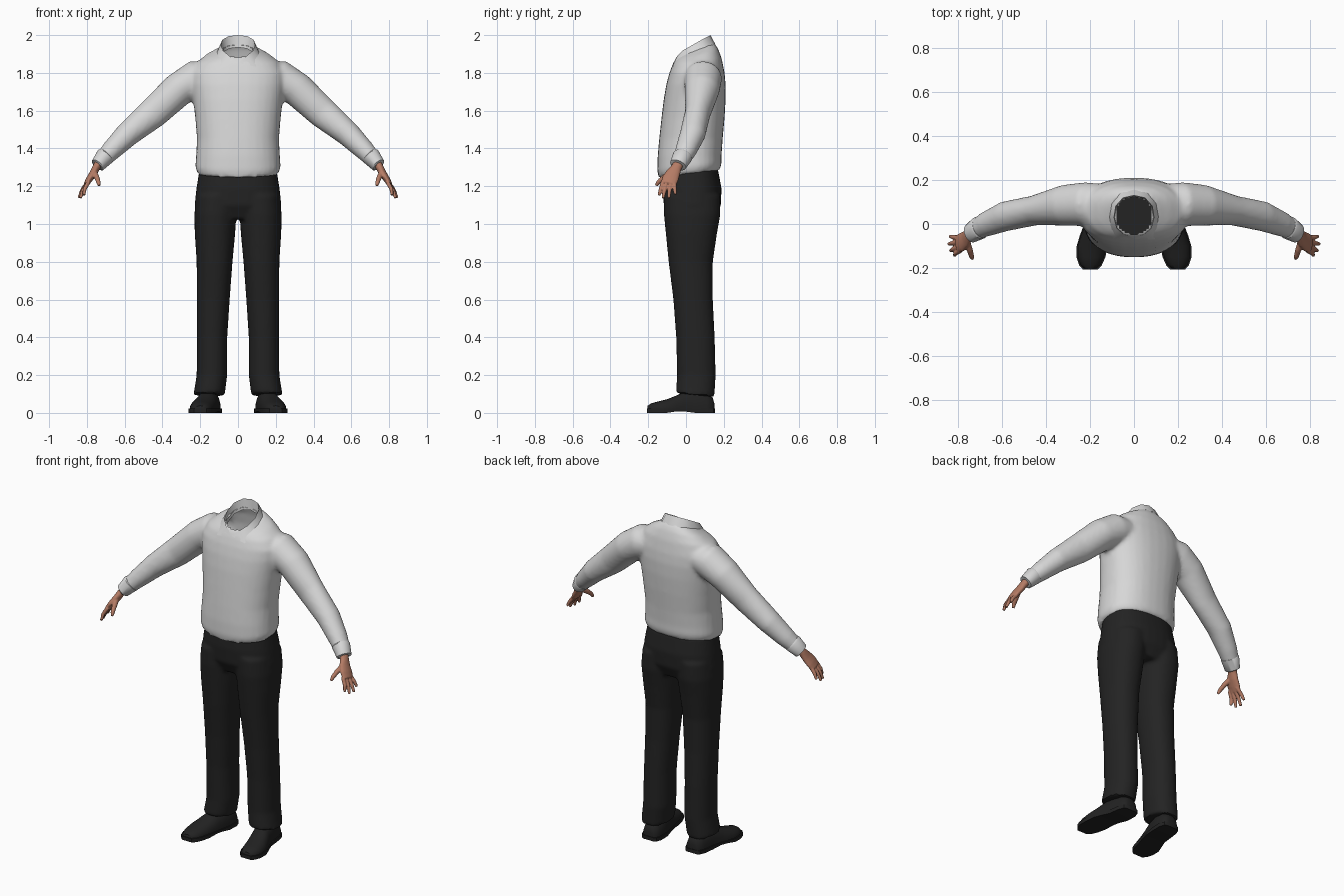
import bpy, bmesh, math
from mathutils import Vector

if "Cube" in bpy.data.objects:
    bpy.data.objects.remove(bpy.data.objects["Cube"])

def material(name, rgb):
    m = bpy.data.materials.new(name)
    m.diffuse_color = (*rgb, 1)
    m.use_nodes = True
    m.node_tree.nodes["Principled BSDF"].inputs["Base Color"].default_value = m.diffuse_color
    return m

WHITE = material("shirt_white", (0.68, 0.68, 0.68))
BLACK = material("trouser_black", (0.017, 0.017, 0.017))
SHOE = material("shoe_black", (0.016, 0.016, 0.016))
SKIN = material("skin", (0.46, 0.2, 0.13))

def loft(bm, rings):
    """Skin a list of equal-length point rings and cap both ends."""
    vs = [[bm.verts.new(p) for p in r] for r in rings]
    n = len(vs[0])
    for a, b in zip(vs, vs[1:]):
        for i in range(n):
            j = (i + 1) % n
            bm.faces.new((a[i], a[j], b[j], b[i]))
    bm.faces.new(vs[0])
    bm.faces.new(vs[-1])

def ring(c, u, v, power=2.0, n=32):
    pts = []
    for i in range(n):
        t = 2 * math.pi * i / n
        a, b = math.cos(t), math.sin(t)
        a = math.copysign(abs(a) ** (2 / power), a)
        b = math.copysign(abs(b) ** (2 / power), b)
        pts.append(Vector(c) + Vector(u) * a + Vector(v) * b)
    return pts

def stack(bm, rows, power=2.0):
    """Horizontal rings: z, centre x, half width, y front, y back, slope."""
    loft(bm, [ring((cx, (f + b) / 2, z), (w, 0, 0),
                   (0, (b - f) / 2, s * (b - f) / 2), power)
              for z, cx, w, f, b, s in rows])

def tube(bm, rows, n=24):
    """Rings across a path: x, y, z, half width along y, half thickness."""
    pts = [Vector(r[:3]) for r in rows]
    rings = []
    for i, r in enumerate(rows):
        d = (pts[min(i + 1, len(pts) - 1)] - pts[max(i - 1, 0)]).normalized()
        v = d.cross(Vector((0, 1, 0))).normalized()
        u = v.cross(d)
        rings.append(ring(pts[i], u * r[3], v * r[4], 2.0, n))
    loft(bm, rings)

def mirror(bm):
    copy = bmesh.ops.duplicate(bm, geom=bm.verts[:] + bm.edges[:] + bm.faces[:])
    for e in copy["geom"]:
        if isinstance(e, bmesh.types.BMVert):
            e.co.x *= -1

def finish(name, bm, mat, voxel=0, smooth=4, angle=40):
    bmesh.ops.recalc_face_normals(bm, faces=bm.faces)
    me = bpy.data.meshes.new(name)
    bm.to_mesh(me)
    bm.free()
    ob = bpy.data.objects.new(name, me)
    bpy.context.collection.objects.link(ob)
    bpy.ops.object.select_all(action='DESELECT')
    bpy.context.view_layer.objects.active = ob
    ob.select_set(True)
    if voxel:
        m = ob.modifiers.new("blend", 'REMESH')
        m.mode, m.voxel_size = 'VOXEL', voxel
        bpy.ops.object.modifier_apply(modifier=m.name)
        m = ob.modifiers.new("soften", 'SMOOTH')
        m.factor, m.iterations = 0.5, smooth
        bpy.ops.object.modifier_apply(modifier=m.name)
    ob.data.materials.clear()
    ob.data.materials.append(mat)
    bpy.ops.object.shade_smooth_by_angle(angle=math.radians(angle))
    return ob

# Shirt: sleeves first (mirrored), then the body, blended into one surface
bm = bmesh.new()
tube(bm, [(.12, .09, 1.79, .09, .07), (.22, .09, 1.77, .10, .098),
          (.315, .085, 1.712, .093, .09), (.45, .062, 1.587, .068, .082),
          (.585, .035, 1.475, .068, .066), (.67, 0, 1.39, .057, .054),
          (.735, -.033, 1.322, .043, .040)])
mirror(bm)
stack(bm, [(1.265, 0, .213, -.145, .178, .12), (1.30, 0, .226, -.152, .188, .1),
           (1.36, 0, .222, -.15, .188, 0), (1.45, 0, .217, -.142, .194, 0),
           (1.56, 0, .226, -.13, .204, 0), (1.66, 0, .238, -.118, .21, 0),
           (1.74, 0, .25, -.104, .21, 0), (1.80, 0, .25, -.088, .204, 0),
           (1.86, 0, .215, -.07, .19, .1), (1.895, 0, .165, -.06, .172, .25),
           (1.92, 0, .105, -.052, .15, .38)], 2.3)
shirt = finish("shirt", bm, WHITE, 0.012)

# Neck opening
bm = bmesh.new()
bm.from_mesh(shirt.data)
hole = []
for f in bm.faces:
    c = f.calc_center_median()
    if c.z > 1.8 and (c.x / .084) ** 2 + ((c.y - .04) / .085) ** 2 < 1:
        hole.append(f)
bmesh.ops.delete(bm, geom=hole, context='FACES')
bm.to_mesh(shirt.data)
bm.free()

# Collar: inner stand, fold line and outer leaf ending in two points
fold = [(0, .13, 2.0), (.05, .119, 1.994), (.083, .082, 1.975), (.091, .03, 1.945),
        (.078, -.02, 1.917), (.046, -.046, 1.89), (0, -.062, 1.858)]
leaf = [(0, .156, 1.95), (.062, .143, 1.945), (.103, .095, 1.928), (.115, .03, 1.902),
        (.112, -.025, 1.87), (.094, -.07, 1.832), (.004, -.068, 1.852)]
bm = bmesh.new()
cols = []
for p, q in zip(fold, leaf):
    inner = (p[0] * .94, .04 + (p[1] - .04) * .93, p[2] - .065)
    cols.append([bm.verts.new(c) for c in (inner, p, q)])
for a, b in zip(cols, cols[1:]):
    for k in (0, 1):
        bm.faces.new((a[k], a[k + 1], b[k + 1], b[k]))
mirror(bm)
bmesh.ops.remove_doubles(bm, verts=bm.verts, dist=0.0005)
finish("collar", bm, WHITE, angle=50)

# Cuffs
bm = bmesh.new()
tube(bm, [(.70, -.016, 1.362, .049, .046), (.704, -.018, 1.358, .053, .05),
          (.742, -.042, 1.312, .045, .039), (.744, -.043, 1.31, .039, .033)])
mirror(bm)
finish("cuffs", bm, WHITE)

# Hands: palm, four fingers and thumb
bm = bmesh.new()
tube(bm, [(.73, -.034, 1.33, .029, .024), (.75, -.05, 1.30, .028, .021),
          (.765, -.068, 1.27, .038, .02), (.785, -.083, 1.24, .044, .018),
          (.803, -.092, 1.212, .040, .014)], 16)
for base_y, mid, tip in ((-.122, (.812, -.134, 1.185), (.816, -.143, 1.152)),
                         (-.102, (.822, -.114, 1.175), (.834, -.122, 1.137)),
                         (-.081, (.825, -.087, 1.177), (.843, -.091, 1.138)),
                         (-.062, (.822, -.060, 1.187), (.837, -.056, 1.157))):
    tube(bm, [(.79, base_y, 1.225, .011, .012), (*mid, .0105, .0105),
              (*tip, .008, .008)], 10)
tube(bm, [(.762, -.075, 1.275, .017, .016), (.747, -.118, 1.246, .015, .014),
          (.739, -.146, 1.222, .012, .012), (.735, -.158, 1.203, .008, .008)], 10)
mirror(bm)
finish("hands", bm, SKIN, 0.004, 3)

# Trousers: legs (mirrored) blended into the hips
bm = bmesh.new()
stack(bm, [(.095, .153, .083, -.052, .15, -.1), (.13, .148, .082, -.052, .153, 0),
           (.20, .138, .081, -.047, .157, 0), (.4, .137, .08, -.052, .152, 0),
           (.6, .131, .087, -.067, .142, 0), (.8, .124, .095, -.092, .142, 0),
           (.95, .122, .107, -.107, .164, 0), (1.05, .12, .111, -.117, .182, 0),
           (1.15, .11, .112, -.117, .182, 0)], 2.2)
mirror(bm)
stack(bm, [(1.025, 0, .2, -.08, .15, 0), (1.10, 0, .23, -.118, .185, 0),
           (1.19, 0, .22, -.122, .188, 0), (1.295, 0, .203, -.112, .168, 0)], 2.4)
finish("trousers", bm, BLACK, 0.011, 3)

# Shoes: y, centre x, half width, height along the foot
STATIONS = [(.150, .146, .028, .05), (.142, .146, .044, .08), (.11, .147, .056, .105),
            (.05, .152, .059, .12), (-.01, .165, .060, .112), (-.05, .177, .064, .092),
            (-.10, .190, .066, .072), (-.15, .196, .060, .060), (-.185, .198, .046, .050),
            (-.203, .199, .028, .038)]
upper, sole = bmesh.new(), bmesh.new()
loft(upper, [[Vector((p.x, p.y, max(p.z, .012)))
              for p in ring((cx, y, .012), (w, 0, 0), (0, 0, h - .012), 2.4)]
             for y, cx, w, h in STATIONS])
loft(sole, [[Vector((cx + sx * (w + .005), y * 1.02, z))
             for sx, z in ((-1, base), (1, base), (1, .022), (-1, .022))]
            for y, cx, w, h in STATIONS
            for base in [.008 if -.06 < y < .04 else 0]])
for bm in (upper, sole):
    mirror(bm)
finish("shoe_uppers", upper, SHOE, angle=50)
finish("shoe_soles", sole, SHOE)
